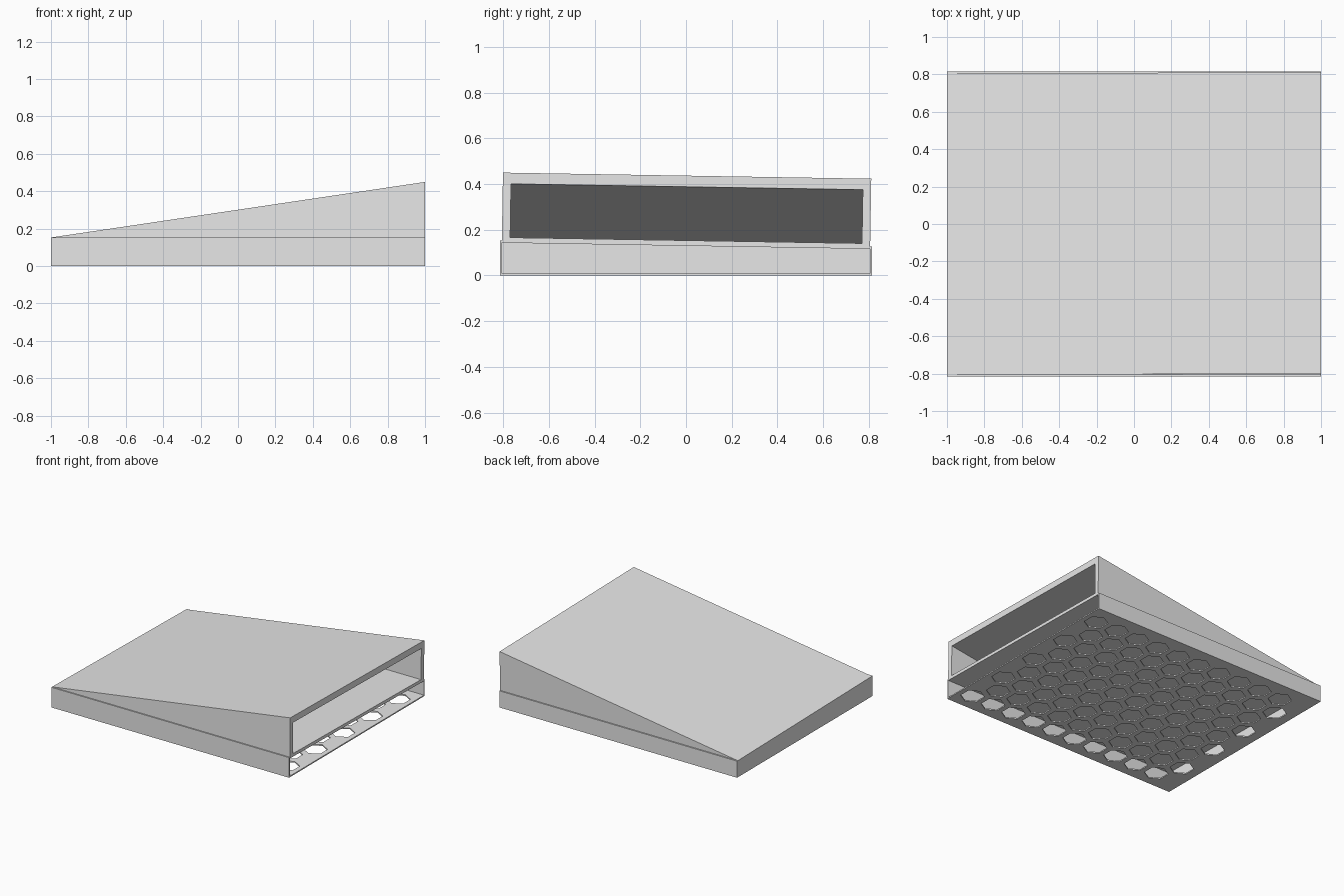
import bpy, bmesh
from math import pi
from mathutils import Matrix, Vector

cube = bpy.data.objects.get("Cube")
if cube:
    bpy.data.objects.remove(cube, do_unlink=True)

grey = bpy.data.materials.new("light_grey")
grey.use_nodes = True
grey.diffuse_color = (0.8, 0.8, 0.8, 1)
grey.node_tree.nodes["Principled BSDF"].inputs["Base Color"].default_value = (0.8, 0.8, 0.8, 1)


def add_object(name, bm):
    bmesh.ops.recalc_face_normals(bm, faces=bm.faces)
    mesh = bpy.data.meshes.new(name)
    bm.to_mesh(mesh)
    bm.free()
    mesh.materials.append(grey)
    obj = bpy.data.objects.new(name, mesh)
    bpy.context.collection.objects.link(obj)
    return obj


def prism(name, profile, axis, start, end):
    """Extrude a (side, height) profile along x or y."""
    bm = bmesh.new()
    if axis == "x":
        points = [(start, a, z) for a, z in profile]
        move = Vector((end - start, 0, 0))
    else:
        points = [(a, start, z) for a, z in profile]
        move = Vector((0, end - start, 0))
    face = bm.faces.new([bm.verts.new(p) for p in points])
    new = bmesh.ops.extrude_face_region(bm, geom=[face])["geom"]
    bmesh.ops.translate(bm, vec=move, verts=[v for v in new if isinstance(v, bmesh.types.BMVert)])
    return add_object(name, bm)


def cut(obj, cutter):
    cutter.hide_render = True
    mod = obj.modifiers.new("cut", "BOOLEAN")
    mod.operation = "DIFFERENCE"
    mod.solver = "EXACT"
    mod.object = cutter
    bpy.context.view_layer.objects.active = obj
    bpy.ops.object.modifier_apply(modifier=mod.name)
    bpy.data.objects.remove(cutter, do_unlink=True)


HALF, FLOOR, WALL = 0.815, 0.009, 0.01
FRONT_TOP, BACK_TOP = 0.153, 0.126

# Lower tray: shallow box, roof tilted to the back, open at the left end
tray = prism("lower_tray", [(-HALF, FLOOR), (HALF, FLOOR), (HALF, BACK_TOP), (-HALF, FRONT_TOP)],
             "x", -1, 1)
inner = HALF - WALL
cut(tray, prism("tray_cutter", [(-inner, -0.1), (inner, -0.1), (inner, BACK_TOP - WALL),
                                (-inner, FRONT_TOP - WALL)], "x", -1 + WALL, 1.1))

# Floor plate with staggered hexagonal holes
plate = prism("perforated_floor", [(-HALF, 0), (HALF, 0), (HALF, FLOOR), (-HALF, FLOOR)], "x", -1, 1)
bm = bmesh.new()
for row in range(9):
    for col in range(10):
        x = 0.89 - col * 0.184 - (row % 2) * 0.092
        y = (row - 4) * 0.166 - 0.01
        bmesh.ops.create_cone(bm, cap_ends=True, segments=6, radius1=0.084, radius2=0.084, depth=0.1,
                              matrix=Matrix.Translation((x, y, 0)))
cut(plate, add_object("hole_cutter", bm))

# Upper wedge duct: rises to the open left end, tilted with the tray roof
wedge = prism("upper_wedge", [(-1, 0), (1, 0), (1, 0.297)], "y", -0.806, 0.806)
slope, base, mouth = 0.1485, 0.0135, 0.2485
tip = 1 - (mouth - base) / slope
over = 0.1
cut(wedge, prism("wedge_cutter", [(tip, base), (1 + over, base), (1 + over, mouth + over * slope)],
                 "y", -0.77, 0.77))
tilt = (BACK_TOP - FRONT_TOP) / (2 * HALF)
wedge.data.transform(Matrix.Translation((0, 0, (FRONT_TOP + BACK_TOP) / 2)) @ Matrix.Rotation(tilt, 4, "X"))
